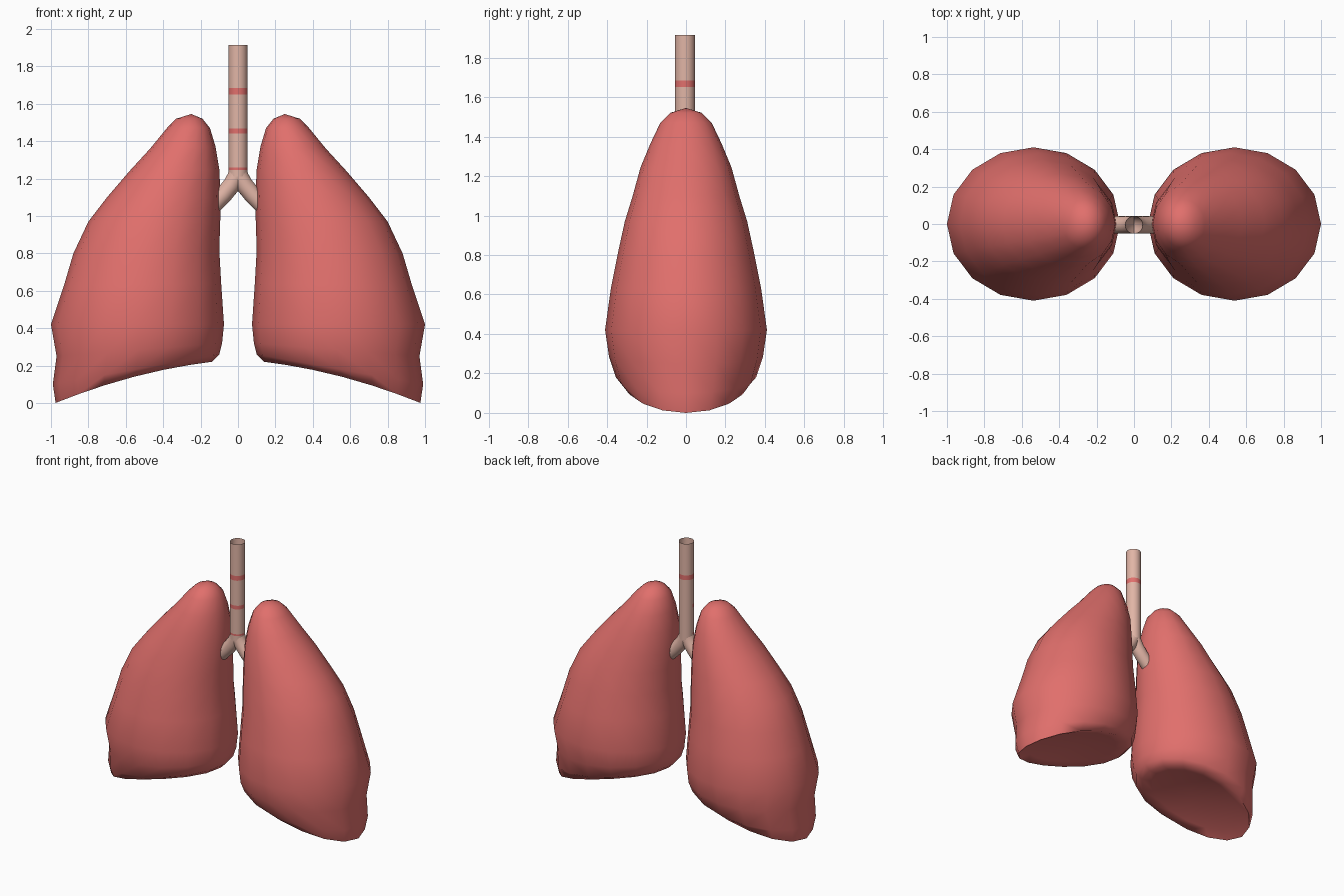
import bpy, bmesh, math
from mathutils import Vector

if "Cube" in bpy.data.objects:
    bpy.data.objects.remove(bpy.data.objects["Cube"], do_unlink=True)


def material(name, rgb):
    m = bpy.data.materials.new(name)
    m.use_nodes = True
    m.diffuse_color = (*rgb, 1)
    m.node_tree.nodes["Principled BSDF"].inputs["Base Color"].default_value = (*rgb, 1)
    return m


flesh = material("flesh_red", (0.75, 0.16, 0.15))
cartilage = material("cartilage_pink", (0.75, 0.46, 0.38))


def loft(name, rings, mats, start=None, end=None, angle=60, rule=None):
    """Skin a list of closed rings; start and end are optional pole points."""
    bm = bmesh.new()
    loops = [[bm.verts.new(p) for p in ring] for ring in rings]
    n = len(loops[0])
    for a, b in zip(loops, loops[1:]):
        for i in range(n):
            j = (i + 1) % n
            bm.faces.new((a[i], a[j], b[j], b[i]))
    for pole, loop in ((start, loops[0]), (end, loops[-1])):
        if pole is not None:
            tip = bm.verts.new(pole)
            for i in range(n):
                bm.faces.new((loop[i], loop[(i + 1) % n], tip))
    bmesh.ops.recalc_face_normals(bm, faces=bm.faces[:])
    if rule:
        for f in bm.faces:
            f.material_index = rule(f.calc_center_median())
    mesh = bpy.data.meshes.new(name)
    bm.to_mesh(mesh)
    bm.free()
    for m in mats:
        mesh.materials.append(m)
    ob = bpy.data.objects.new(name, mesh)
    bpy.context.collection.objects.link(ob)
    bpy.ops.object.select_all(action="DESELECT")
    ob.select_set(True)
    bpy.context.view_layer.objects.active = ob
    bpy.ops.object.shade_smooth_by_angle(angle=math.radians(angle))
    return ob


def lung_ring(side, xo, zo, xi, zi, depth, bend=0, sides=16):
    """Tilted oval from an outer point to an inner point."""
    pts = []
    for i in range(sides):
        t = math.tau * i / sides
        k = (1 + math.cos(t)) / 2
        pts.append((side * (xi + (xo - xi) * k), depth * math.sin(t),
                    zi + (zo - zi) * k + bend * math.sin(t) ** 2))
    return pts


# Lung sections from top to base: outer x, outer z, inner x, inner z, half depth
SECTIONS = [
    (0.33, 1.52, 0.19, 1.52, 0.08),
    (0.38, 1.47, 0.15, 1.47, 0.13),
    (0.47, 1.36, 0.12, 1.37, 0.18),
    (0.58, 1.24, 0.10, 1.25, 0.23),
    (0.70, 1.10, 0.093, 1.1, 0.27),
    (0.80, 0.97, 0.095, 0.97, 0.31),
    (0.88, 0.80, 0.10, 0.82, 0.345),
    (0.93, 0.63, 0.09, 0.64, 0.38),
    (1.0, 0.42, 0.075, 0.42, 0.41),
    (0.97, 0.25, 0.085, 0.32, 0.39),
    (0.99, 0.10, 0.10, 0.26, 0.355),
    (0.975, 0.0, 0.14, 0.22, 0.31, 0.03),
    (0.89, 0.05, 0.22, 0.22, 0.25, 0.02),
]


def tube_ring(x, z, tilt, radius, sides=24):
    """Circle square to a path in the xz plane, tilted away from vertical."""
    across = Vector((math.cos(tilt), 0, math.sin(tilt)))
    pts = []
    for i in range(sides):
        t = math.tau * i / sides
        p = Vector((x, -0.005, z)) + across * radius * math.cos(t)
        p.y += radius * math.sin(t)
        pts.append(p)
    return pts


# Lungs and bronchi, mirrored
BRANCH = [(0, 1.25), (0.01, 1.21), (0.035, 1.165), (0.075, 1.115), (0.14, 1.05)]
TILTS = [0, 20, 38, 46, 48]
for side, word in ((1, "left"), (-1, "right")):
    loft(word + "_lung", [lung_ring(side, *s) for s in SECTIONS], [flesh],
         start=(side * 0.25, 0, 1.545), end=(side * 0.55, 0, 0.16), angle=75)
    loft(word + "_bronchus",
         [tube_ring(side * x, z, side * math.radians(a), 0.047)
          for (x, z), a in zip(BRANCH, TILTS)], [cartilage])

# Windpipe, open at the top, with one full band and two front bands
FULL_BAND = (1.65, 1.685)
FRONT_BANDS = [(1.44, 1.467), (1.245, 1.258)]
levels = sorted([1.21, 1.915, *FULL_BAND, *FRONT_BANDS[0], *FRONT_BANDS[1]])


def band_rule(c):
    if FULL_BAND[0] < c.z < FULL_BAND[1]:
        return 1
    return int(c.y < 0 and any(lo < c.z < hi for lo, hi in FRONT_BANDS))


loft("windpipe", [tube_ring(0, z, 0, 0.051) for z in levels],
     [cartilage, flesh], rule=band_rule)
